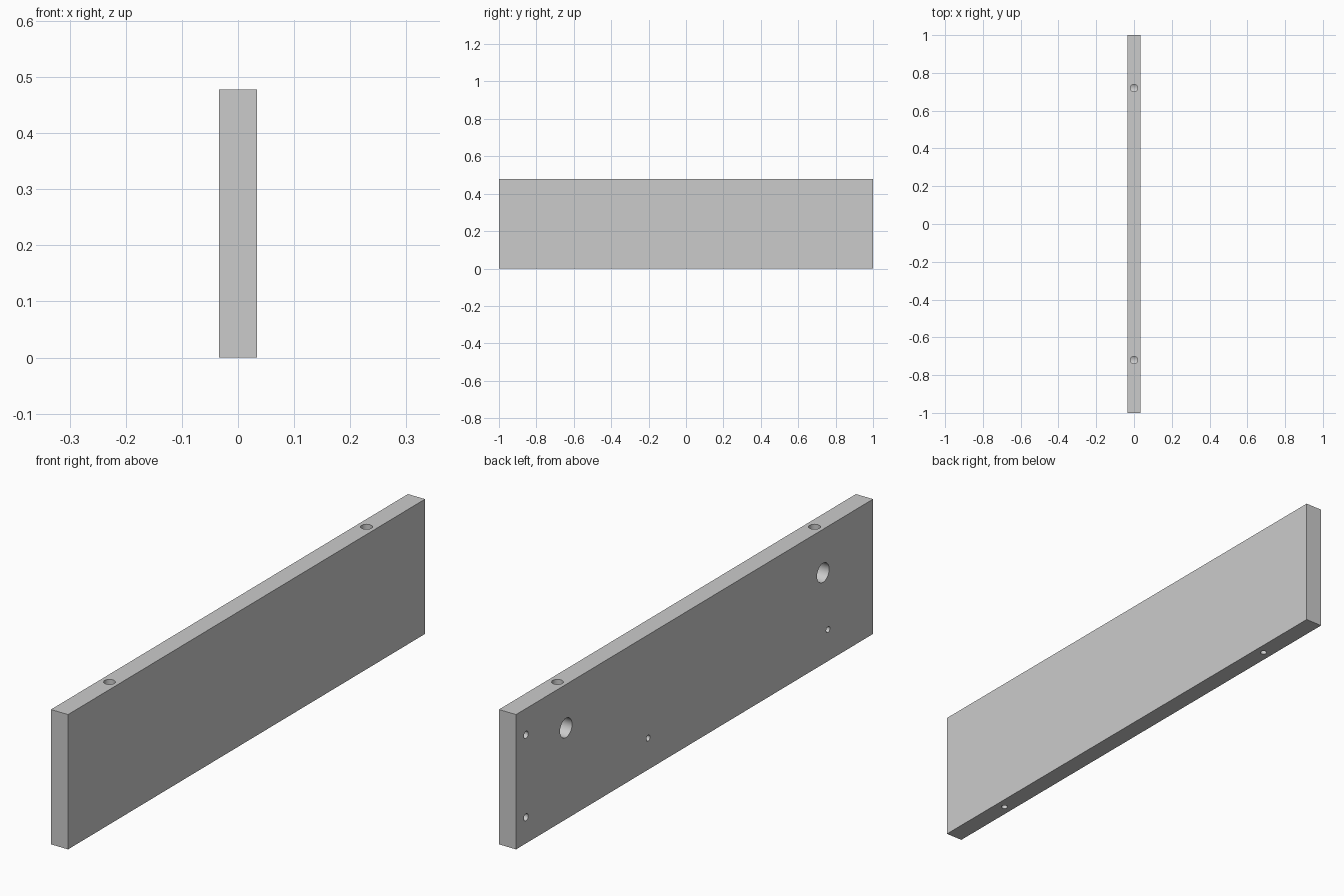
import bpy
from math import pi

if "Cube" in bpy.data.objects:
    bpy.data.objects.remove(bpy.data.objects["Cube"])

T, L, H = 0.067, 2.0, 0.478   # thickness, length, height


# Board
bpy.ops.mesh.primitive_cube_add(size=1, location=(0, 0, H / 2))
panel = bpy.context.object
panel.name = "drilled_panel"
panel.scale = (T, L, H)
bpy.ops.object.transform_apply(location=True, rotation=False, scale=True)


def drill(axis, center, radius, segments=32):
    """Cut a blind hole: axis is 'x' or 'z', center = (x, y, z, length)."""
    x, y, z, length = center
    rot = (0, pi / 2, 0) if axis == 'x' else (0, 0, 0)
    bpy.ops.mesh.primitive_cylinder_add(vertices=segments, radius=radius, depth=length,
                                        location=(x, y, z), rotation=rot)
    cutter = bpy.context.object
    cutter.name = "drill_cutter"
    cutter.hide_render = True
    mod = panel.modifiers.new("hole", 'BOOLEAN')
    mod.operation = 'DIFFERENCE'
    mod.solver = 'EXACT'
    mod.object = cutter
    bpy.context.view_layer.objects.active = panel
    bpy.ops.object.modifier_apply(modifier=mod.name)
    bpy.data.objects.remove(cutter, do_unlink=True)


def face_hole(y, z, radius, depth):
    drill('x', (-T / 2, y, z, depth * 2), radius)


def top_hole(y, radius, depth):
    drill('z', (0, y, H, depth * 2), radius)


def bottom_hole(y, radius, depth):
    drill('z', (0, y, 0, depth * 2), radius)


# Cam lock pockets, their bolt holes in the top edge, dowel holes below
for y in (-0.72, 0.72):
    face_hole(y, 0.324, 0.034, 0.055)
    top_hole(y, 0.019, 0.154)
    bottom_hole(y, 0.0112, 0.1)

# Pair of holes near the back end
for z in (0.093, 0.385):
    face_hole(0.944, z, 0.0125, 0.045)

# Small fitting holes
for y in (0.26, -0.748):
    face_hole(y, 0.112, 0.0105, 0.045)

# Smooth bores, sharp edges
bpy.ops.object.select_all(action='DESELECT')
panel.select_set(True)
bpy.context.view_layer.objects.active = panel
bpy.ops.object.shade_smooth_by_angle()
